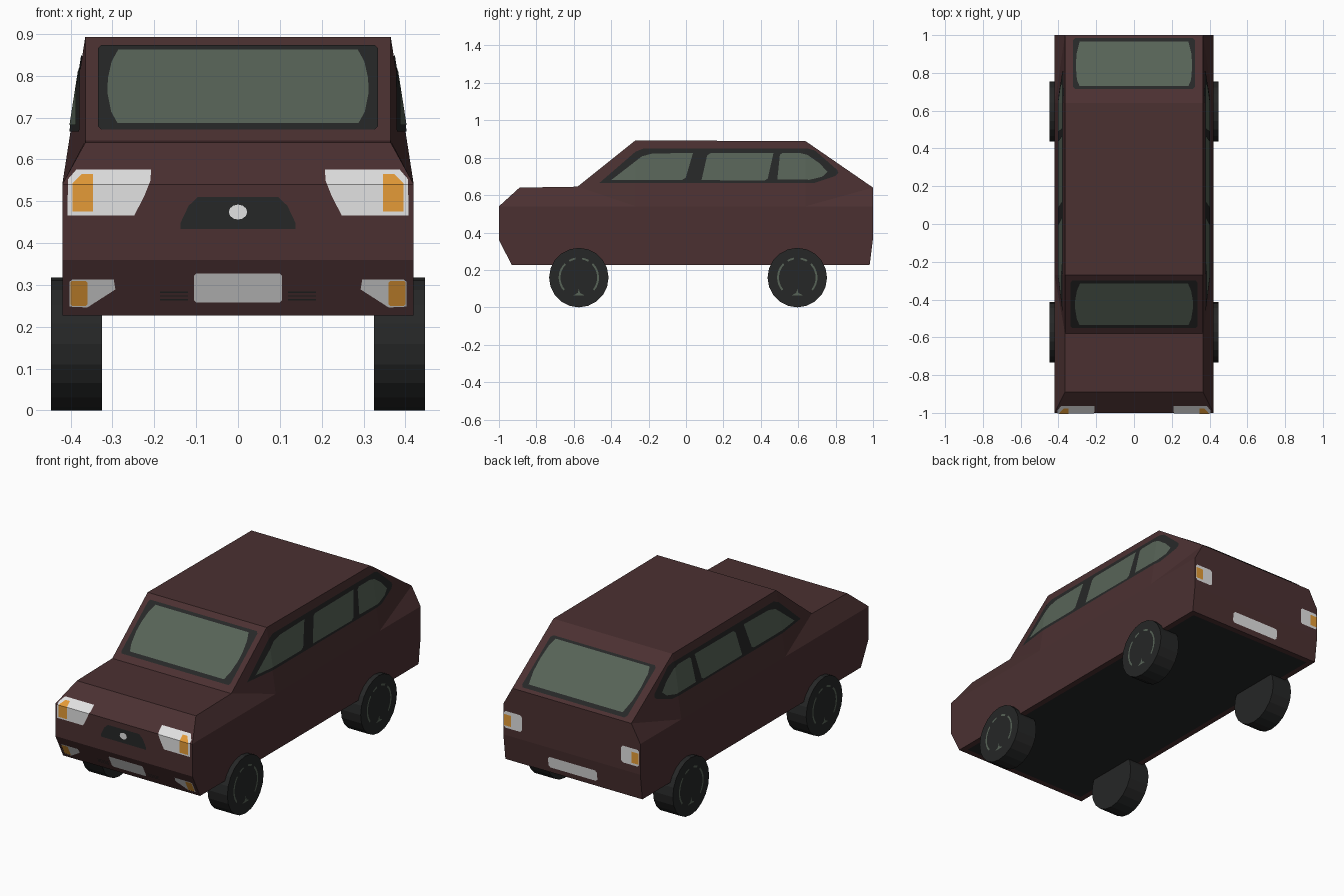
import bpy, bmesh, math
from mathutils import Vector

if "Cube" in bpy.data.objects:
    bpy.data.objects.remove(bpy.data.objects["Cube"])


def material(name, rgb):
    m = bpy.data.materials.new(name)
    m.diffuse_color = (*rgb, 1)
    m.use_nodes = True
    m.node_tree.nodes["Principled BSDF"].inputs["Base Color"].default_value = m.diffuse_color
    return m


PAINT = material("maroon paint", (0.070, 0.030, 0.031))
DARK = material("dark rubber and trim", (0.019, 0.020, 0.020))
GLASS = material("green glass", (0.095, 0.125, 0.095))
WHITE = material("pale lamp", (0.76, 0.76, 0.76))
AMBER = material("amber lamp", (0.78, 0.33, 0.038))


def finish(bm, name, *mats):
    me = bpy.data.meshes.new(name)
    bm.to_mesh(me)
    bm.free()
    ob = bpy.data.objects.new(name, me)
    bpy.context.collection.objects.link(ob)
    for m in mats:
        me.materials.append(m)
    return ob


# ---- body shell: side outline (half width, y, z) swept across the car
W, T = 0.42, 0.365
outline = [(W, -0.932, 0.227), (W, -1, 0.36), (W, -1, 0.54), (T, -0.89, 0.64),
           (T, -0.58, 0.645), (T, -0.27, 0.893), (T, 0.64, 0.888), (T, 1, 0.64),
           (W, 1, 0.54), (W, 1, 0.37), (W, 0.982, 0.227)]
belt = [(W, -0.27, 0.54), (W, 0.64, 0.54)]          # points 11 and 12
side_faces = [(0, 1, 2, 11, 12, 8, 9, 10), (2, 3, 4, 11), (4, 5, 11),
              (5, 6, 12, 11), (6, 7, 12), (7, 8, 12)]
bm = bmesh.new()
R = [bm.verts.new(p) for p in outline + belt]
L = [bm.verts.new((-x, y, z)) for x, y, z in outline + belt]
n = len(outline)
for i in range(n):
    j = (i + 1) % n
    f = bm.faces.new((R[i], R[j], L[j], L[i]))
    if j == 0:
        floor = f
for ids in side_faces:
    bm.faces.new([R[i] for i in ids])
    bm.faces.new([L[i] for i in ids])
bmesh.ops.recalc_face_normals(bm, faces=bm.faces)
bmesh.ops.inset_individual(bm, faces=[floor], thickness=0.045)
floor.material_index = 1                              # black underside
finish(bm, "car_body", PAINT, DARK)


# ---- surfaces: map a flat (a, b) drawing onto the body, with a lift direction
def front(x, z):
    y = -1 + max(0, z - 0.54) * 1.1 + max(0, 0.36 - z) * 0.068 / 0.133
    return Vector((x, y, z)), Vector((0, -1, 0))


def rear(x, z):
    return Vector((x, 1 - max(0, 0.37 - z) * 0.018 / 0.143, z)), Vector((0, 1, 0))


def windscreen(x, z):
    return (Vector((x, -0.58 + (z - 0.645) * 0.31 / 0.248, z)),
            Vector((0, -0.248, 0.31)).normalized())


def tailgate(x, y):
    return (Vector((x, y, 0.888 - (y - 0.64) * 0.248 / 0.36)),
            Vector((0, 0.248, 0.36)).normalized())


def side(y, z):
    x = W - (z - 0.54) * 0.1558 - max(0, -0.27 - y) * 0.1246 - max(0, y - 0.64) * 0.1095
    return Vector((x, y, z)), Vector((1, 0, 0))


CREASES = {front: [(1, 0.54), (1, 0.36)], rear: [(1, 0.37)],
           side: [(0, -0.27), (0, 0.64)]}


def plate(name, surface, shapes, mat, lift=0.003, both=False):
    """Thin painted detail, cut at the body creases and laid on the surface."""
    bm = bmesh.new()
    for pts in shapes:
        bm.faces.new([bm.verts.new((a, b, 0)) for a, b in pts])
    for axis, at in CREASES.get(surface, []):
        co, no = [0, 0, 0], [0, 0, 0]
        co[axis], no[axis] = at, 1
        bmesh.ops.bisect_plane(bm, geom=bm.verts[:] + bm.edges[:] + bm.faces[:],
                               plane_co=co, plane_no=no)
    out = Vector()
    for v in bm.verts:
        p, out = surface(v.co.x, v.co.y)
        v.co = p + out * lift
    bm.normal_update()
    for f in bm.faces[:]:
        if f.normal.dot(out) < 0:
            f.normal_flip()
    if both:
        for f in bm.faces[:]:
            bm.faces.new([bm.verts.new((-v.co.x, v.co.y, v.co.z)) for v in reversed(f.verts)])
    return finish(bm, name, mat)


def sym(half):
    return half + [(-x, z) for x, z in reversed(half)]


def box(x0, x1, z0, z1, c=0.0):
    if not c:
        return [(x0, z0), (x1, z0), (x1, z1), (x0, z1)]
    return [(x0 + c, z0), (x1 - c, z0), (x1, z0 + c), (x1, z1 - c),
            (x1 - c, z1), (x0 + c, z1), (x0, z1 - c), (x0, z0 + c)]


# ---- front and rear windows
plate("windscreen_trim", windscreen, [box(-0.335, 0.335, 0.669, 0.871, 0.008)], DARK)
plate("windscreen_glass", windscreen,
      [sym([(0.288, 0.683), (0.303, 0.71), (0.312, 0.755), (0.311, 0.79),
            (0.302, 0.83), (0.286, 0.859)])], GLASS, 0.005)
plate("rear_window_trim", tailgate, [box(-0.323, 0.323, 0.714, 0.984, 0.012)], DARK)
plate("rear_window_glass", tailgate,
      [sym([(0.288, 0.727), (0.302, 0.76), (0.308, 0.83), (0.304, 0.90), (0.288, 0.964)])],
      GLASS, 0.005)

# ---- side windows
plate("side_window_trim", side,
      [[(-0.462, 0.666), (0.69, 0.666), (0.80, 0.703), (0.815, 0.718), (0.808, 0.735),
        (0.69, 0.838), (0.655, 0.848), (-0.23, 0.848), (-0.27, 0.832)]], DARK, both=True)
plate("side_window_glass", side,
      [[(-0.398, 0.682), (-0.02, 0.682), (-0.002, 0.692), (0.038, 0.826), (-0.18, 0.822),
        (-0.235, 0.808)],
       [(0.083, 0.680), (0.42, 0.678), (0.437, 0.688), (0.468, 0.826), (0.13, 0.824),
        (0.113, 0.812)],
       [(0.488, 0.684), (0.66, 0.682), (0.728, 0.698), (0.757, 0.724), (0.714, 0.77),
        (0.65, 0.815), (0.61, 0.825), (0.515, 0.825), (0.502, 0.815)]],
      GLASS, 0.005, both=True)

# ---- front lamps, grille and plate
plate("headlight", front,
      [[(0.248, 0.466), (0.408, 0.466), (0.406, 0.553), (0.386, 0.576), (0.208, 0.576),
        (0.209, 0.55), (0.225, 0.51)]], WHITE, both=True)
plate("headlight_indicator", front,
      [[(0.346, 0.475), (0.396, 0.475), (0.396, 0.542), (0.374, 0.565), (0.346, 0.565)]],
      AMBER, 0.005, both=True)
plate("fog_lamp", front,
      [[(0.36, 0.246), (0.403, 0.248), (0.403, 0.307), (0.396, 0.313), (0.297, 0.313),
        (0.293, 0.289)]], WHITE, both=True)
plate("fog_lamp_indicator", front, [box(0.36, 0.4, 0.25, 0.309, 0.003)], AMBER, 0.005, both=True)
plate("grille", front,
      [sym([(0.137, 0.434), (0.137, 0.449), (0.118, 0.489), (0.096, 0.51)])], DARK)
plate("grille_disc", front,
      [[(0.022 * math.cos(math.tau * i / 12), 0.474 + 0.018 * math.sin(math.tau * i / 12))
        for i in range(12)]], WHITE, 0.005)
plate("front_number_plate", front, [box(-0.105, 0.105, 0.258, 0.327, 0.005)], WHITE)
plate("bumper_slots", front,
      [box(0.119, 0.187, z, z + 0.003) for z in (0.263, 0.272, 0.281)], DARK, both=True)

# ---- rear lamps and plate
plate("tail_lamp", rear, [box(0.305, 0.415, 0.412, 0.505, 0.01)], WHITE, both=True)
plate("tail_lamp_indicator", rear, [box(0.37, 0.412, 0.425, 0.487)], AMBER, 0.005, both=True)
plate("rear_number_plate", rear, [box(-0.15, 0.15, 0.257, 0.318, 0.01)], WHITE)


# ---- wheels with thin hub marks
def arc(a0, a1, r0=0.098, r1=0.108, steps=8):
    ang = [math.radians(a0 + (a1 - a0) * i / steps) for i in range(steps + 1)]
    return ([(r1 * math.cos(a), r1 * math.sin(a)) for a in ang]
            + [(r0 * math.cos(a), r0 * math.sin(a)) for a in reversed(ang)])


for end, y in (("front", -0.573), ("rear", 0.595)):
    for label, s in (("left", -1), ("right", 1)):
        bpy.ops.mesh.primitive_cylinder_add(vertices=20, radius=0.159, depth=0.122,
                                            location=(s * 0.386, y, 0.159),
                                            rotation=(0, math.pi / 2, 0))
        wheel = bpy.context.object
        wheel.name = f"{end}_{label}_wheel"
        wheel.data.materials.append(DARK)

    def hub(a, b, y=y):
        return Vector((0.447, y + a, 0.159 + b)), Vector((1, 0, 0))

    plate(f"{end}_hub_marks", hub,
          [arc(-40, 45), arc(135, 220), arc(60, 80), arc(100, 120),
           [(-0.03, -0.095), (0.03, -0.095), (0.006, -0.082), (0, -0.06), (-0.006, -0.082)]],
          GLASS, 0.002, both=True)
